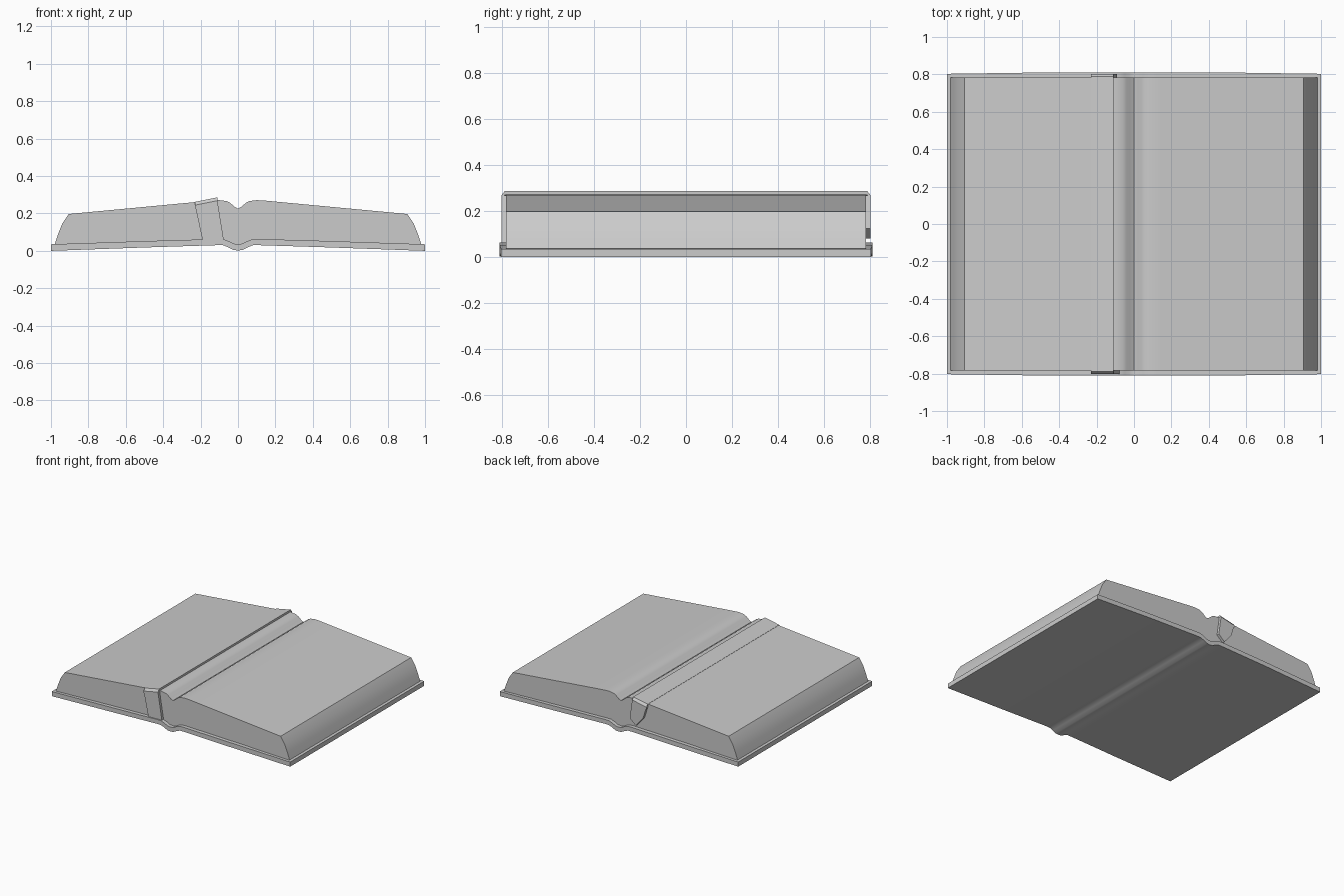
import bpy
import math

cube = bpy.data.objects.get("Cube")
if cube:
    bpy.data.objects.remove(cube, do_unlink=True)

# Single plain grey
grey = bpy.data.materials.new("plain grey")
grey.use_nodes = True
colour = (0.6, 0.6, 0.6, 1)
grey.diffuse_color = colour
grey.node_tree.nodes["Principled BSDF"].inputs["Base Color"].default_value = colour


def mirror(half):
    """Half profile from the gutter outwards -> full profile, left to right."""
    return [(-x, z) for x, z in reversed(half) if x > 0] + half


def loft(name, outline, rings, closed=False):
    """Join matching rings of points into a capped solid."""
    n = len(outline)
    verts = [p for ring in rings for p in ring]
    faces = [(r * n + i, r * n + (i + 1) % n, (r + 1) * n + (i + 1) % n, (r + 1) * n + i)
             for r in range(len(rings) - 1) for i in range(n)]
    faces += [tuple(reversed(range(n))), tuple(range((len(rings) - 1) * n, len(rings) * n))]
    return make(name, verts, faces)


def make(name, verts, faces):
    mesh = bpy.data.meshes.new(name)
    mesh.from_pydata(verts, [], faces)
    mesh.materials.append(grey)
    obj = bpy.data.objects.new(name, mesh)
    bpy.context.collection.objects.link(obj)
    bpy.ops.object.select_all(action='DESELECT')
    obj.select_set(True)
    bpy.context.view_layer.objects.active = obj
    bpy.ops.object.mode_set(mode='EDIT')
    bpy.ops.mesh.select_all(action='SELECT')
    bpy.ops.mesh.normals_make_consistent(inside=False)
    bpy.ops.object.mode_set(mode='OBJECT')
    bpy.ops.object.shade_smooth_by_angle(angle=math.radians(30))
    return obj


def extrude(name, outline, depth):
    """Extrude an x-z outline along y; depth(x) gives the half depth."""
    return loft(name, outline, [[(x, s * depth(x), z) for x, z in outline] for s in (-1, 1)])


# Cover: thin board with a dip along the spine, slightly deeper in the middle
cover_top = [(0, .035), (.025, .039), (.05, .052), (.08, .063), (.12, .063), (.5, .052), (1, .035)]
cover_base = [(0, .002), (.025, .005), (.05, .018), (.08, .03), (.12, .03), (.5, .018), (1, 0)]
extrude("cover", mirror(cover_top) + mirror(cover_base)[::-1],
        lambda x: .81 if abs(x) <= .5 else .803)

# Page block: two gently sloping halves with a gutter and curved outer edges
page_top = [(0, .225), (.02, .237), (.04, .255), (.06, .266), (.1, .271), (.14, .269),
            (.5, .235), (.905, .197), (.94, .145), (.962, .09), (.98, .037)]
page_base = [(x, z - .002) for x, z in cover_top[:-1]] + [(.975, .034)]
extrude("pages", mirror(page_top) + mirror(page_base)[::-1], lambda x: .782)

# Bookmark ribbon: lies on the left page and folds down over both ends
LIFT, FACE = .016, .802
top_left, top_right = (-.23, .262), (-.11, .286)
run = [(-FACE, -.018), (-FACE + .014, 0), (FACE - .014, 0), (FACE, -.018)]
strip = []
for y, dz in run:
    inner = y * .775 / abs(y)
    (xl, zl), (xr, zr) = top_left, top_right
    strip.append([(xl, y, zl + dz), (xr, y, zr + dz),
                  (xr, y, zr + dz - LIFT), (xl, y, zl + dz - LIFT)])
loft("ribbon_top", strip[0], strip)


def ribbon_end(name, side, lower):
    """Hanging ribbon end, tilted; lower holds its bottom corners."""
    outline = [(-.23, .244), (-.11, .268)] + lower
    loft(name, outline, [[(x, side * d, z) for x, z in outline] for d in (.778, FACE)])


ribbon_end("ribbon_front_end", -1, [(-.077, .063), (-.19, .058)])
ribbon_end("ribbon_back_end", 1, [(-.09, .125), (-.14, .08), (-.2, .15)])
